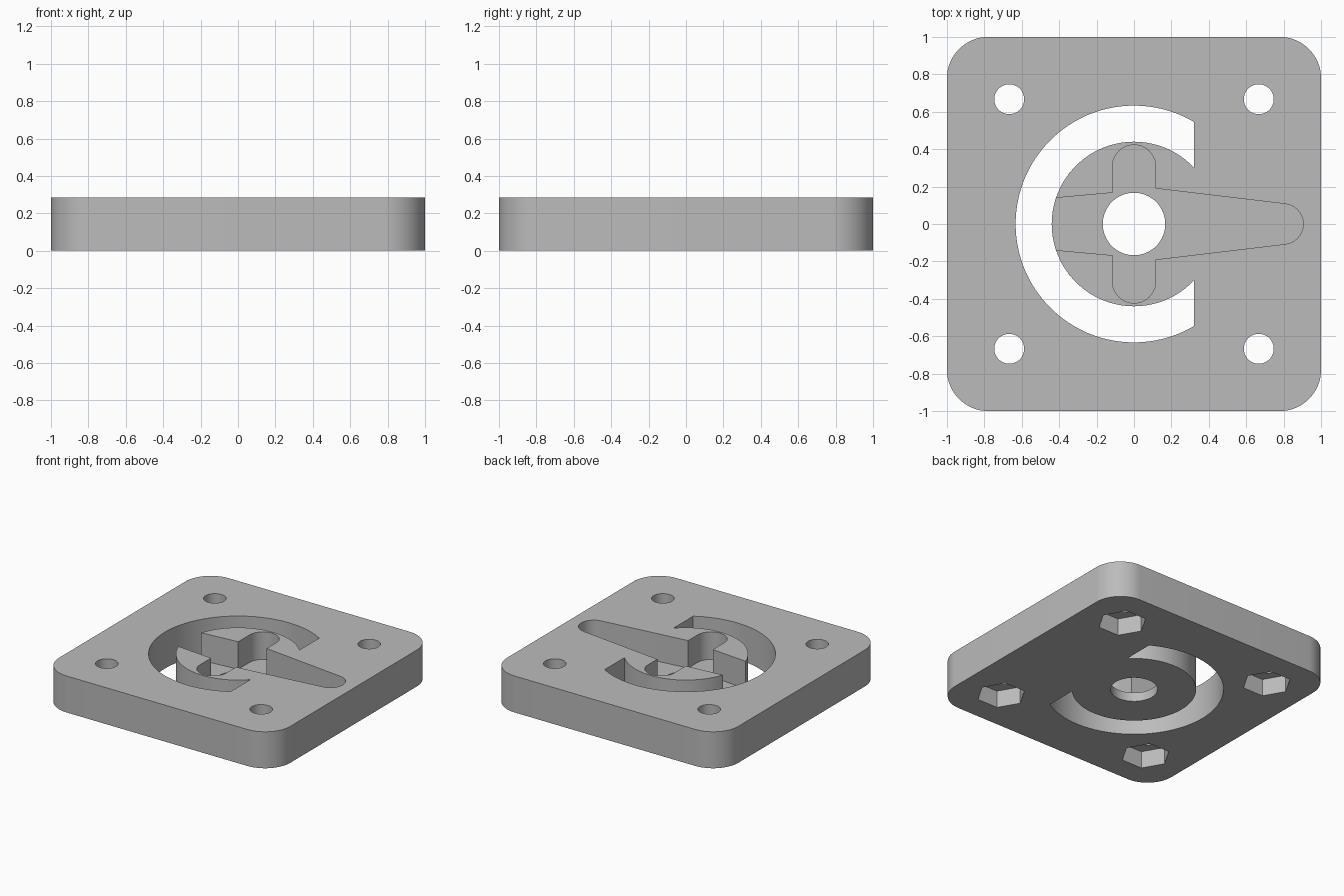
import bpy
import bmesh
from math import acos, atan2, cos, sin, pi

if "Cube" in bpy.data.objects:
    bpy.data.objects.remove(bpy.data.objects["Cube"], do_unlink=True)

HEIGHT = 0.285
FLOOR = 0.07        # thickness left under the horn pocket
NUT_DEPTH = 0.133
HOLE = 0.667        # screw hole offset on both axes

grey = bpy.data.materials.new("plain grey")
grey.use_nodes = True
grey.diffuse_color = (0.5, 0.5, 0.5, 1)
grey.node_tree.nodes["Principled BSDF"].inputs["Base Color"].default_value = (0.5, 0.5, 0.5, 1)


def arc(cx, cy, r, start, end, steps):
    """Points along an arc, both ends included."""
    angles = [start + (end - start) * i / steps for i in range(steps + 1)]
    return [(cx + r * cos(a), cy + r * sin(a)) for a in angles]


def circle(cx, cy, r, sides):
    return arc(cx, cy, r, 0, 2 * pi, sides)[:-1]


def prism(name, outline, low, high):
    """Solid made by raising a counter-clockwise outline."""
    bm = bmesh.new()
    face = bm.faces.new([bm.verts.new((x, y, low)) for x, y in outline])
    raised = bmesh.ops.extrude_face_region(bm, geom=[face])["geom"]
    bmesh.ops.translate(bm, vec=(0, 0, high - low),
                        verts=[v for v in raised if isinstance(v, bmesh.types.BMVert)])
    bmesh.ops.recalc_face_normals(bm, faces=bm.faces)
    mesh = bpy.data.meshes.new(name)
    bm.to_mesh(mesh)
    bm.free()
    mesh.materials.append(grey)
    obj = bpy.data.objects.new(name, mesh)
    bpy.context.collection.objects.link(obj)
    return obj


def cut(target, outline, low=-0.1, high=HEIGHT + 0.1):
    """Subtract a prism from the target and discard the cutter."""
    cutter = prism("cutter", outline, low, high)
    cutter.hide_render = True
    mod = target.modifiers.new("cut", "BOOLEAN")
    mod.operation = "DIFFERENCE"
    mod.solver = "EXACT"
    mod.object = cutter
    bpy.context.view_layer.objects.active = target
    bpy.ops.object.modifier_apply(modifier=mod.name)
    bpy.data.objects.remove(cutter, do_unlink=True)


# Square plate with rounded corners
radius = 0.22
inset = 1 - radius
outline = []
for i, (sx, sy) in enumerate([(1, 1), (-1, 1), (-1, -1), (1, -1)]):
    outline += arc(sx * inset, sy * inset, radius, i * pi / 2, (i + 1) * pi / 2, 16)
plate = prism("mounting_plate", outline, 0, HEIGHT)

# C-shaped slot, closed on the flat side
outer, inner, flat = 0.633, 0.44, 0.32
a, b = acos(flat / outer), acos(flat / inner)
cut(plate, arc(0, 0, outer, a, 2 * pi - a, 72) + arc(0, 0, inner, 2 * pi - b, b, 64))

# Horn pocket: long tapered arm, two short side arms and a stub into the slot
arm, reach, tip = 0.115, 0.308, 0.108
lean = atan2(0.075, 0.7)
horn = arc(0.797, 0, tip, lean - pi / 2, pi / 2 - lean, 24)
horn += [(arm, 0.19)] + arc(0, reach, arm, 0, pi, 24)
horn += [(-arm, 0.167), (-0.5, 0.132), (-0.5, -0.132), (-arm, -0.167)]
horn += arc(0, -reach, arm, pi, 2 * pi, 24) + [(arm, -0.19)]
cut(plate, horn, low=FLOOR)

# Centre hole
cut(plate, circle(0, 0, 0.167, 64))

# Screw holes with hexagonal nut recesses underneath
for sx in (-1, 1):
    for sy in (-1, 1):
        cut(plate, circle(sx * HOLE, sy * HOLE, 0.08, 40))
        cut(plate, circle(sx * HOLE, sy * HOLE, 0.174, 6), high=NUT_DEPTH)

# Smooth the curved walls, keep the edges crisp
bpy.ops.object.select_all(action="DESELECT")
plate.select_set(True)
bpy.context.view_layer.objects.active = plate
bpy.ops.object.shade_smooth_by_angle(angle=pi / 6)
